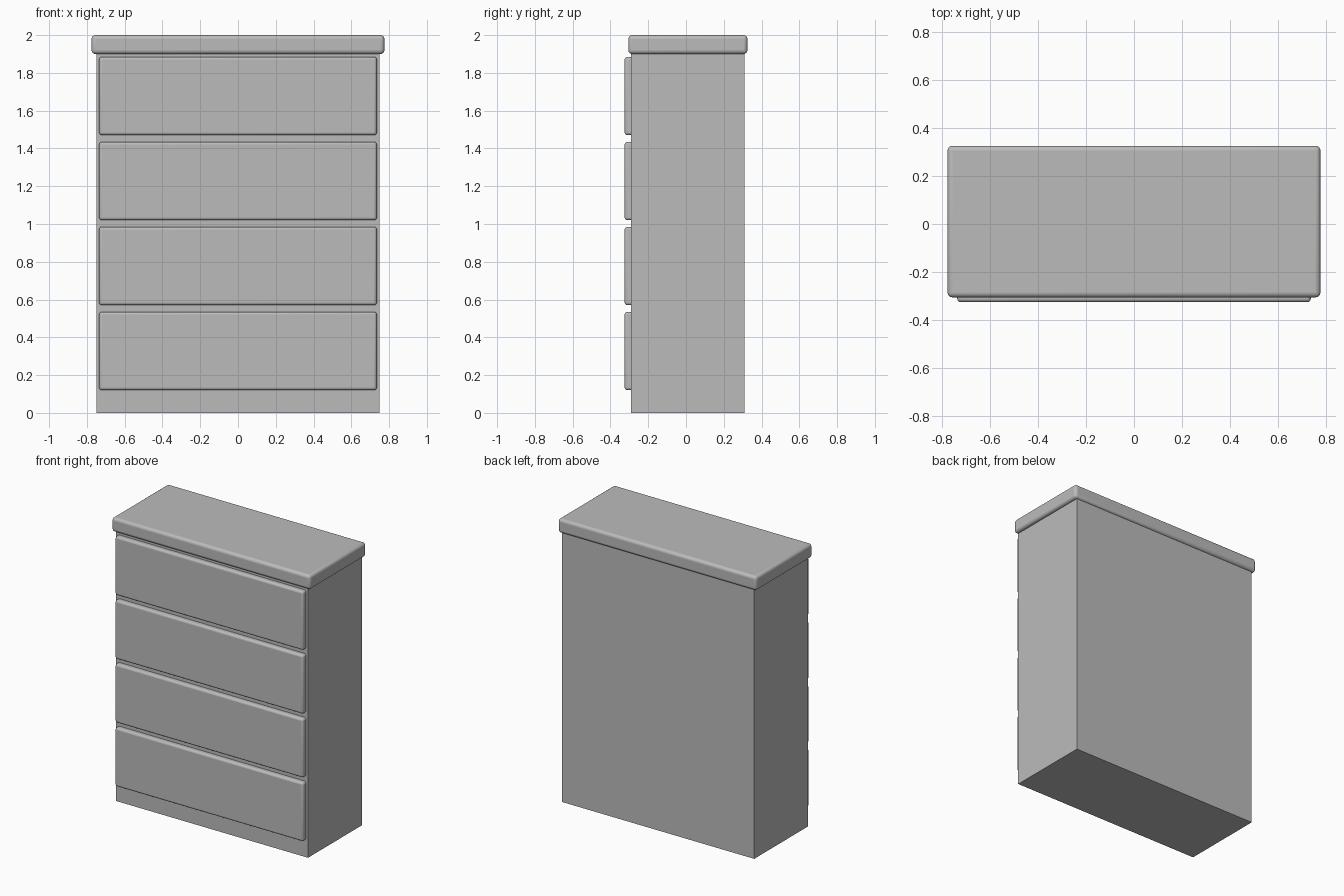
import bpy

# Remove the default cube
cube = bpy.data.objects.get("Cube")
if cube:
    bpy.data.objects.remove(cube, do_unlink=True)

# Single grey finish
grey = bpy.data.materials.new("grey_finish")
grey.use_nodes = True
colour = (0.5, 0.5, 0.5, 1)
grey.diffuse_color = colour
grey.node_tree.nodes["Principled BSDF"].inputs["Base Color"].default_value = colour


def box(name, low, high, bevel=0.0):
    """Box between two corners, with optional rounded edges."""
    centre = [(a + b) / 2 for a, b in zip(low, high)]
    bpy.ops.mesh.primitive_cube_add(size=1, location=centre)
    obj = bpy.context.object
    obj.name = name
    obj.scale = [b - a for a, b in zip(low, high)]
    bpy.ops.object.transform_apply(location=False, rotation=False, scale=True)
    obj.data.materials.append(grey)
    if bevel:
        mod = obj.modifiers.new("rounded_edges", 'BEVEL')
        mod.width = bevel
        mod.segments = 4
        bpy.ops.object.shade_smooth_by_angle()
    return obj


# Carcass and overhanging top
box("carcass", (-0.75, -0.29, 0), (0.75, 0.31, 1.9))
box("top_slab", (-0.775, -0.305, 1.9), (0.775, 0.325, 2), 0.02)

# Four drawer fronts, set into the carcass
for i in range(4):
    bottom = 0.12 + 0.45 * i
    box(f"drawer_front_{i + 1}", (-0.735, -0.325, bottom),
        (0.735, -0.27, bottom + 0.415), 0.015)
